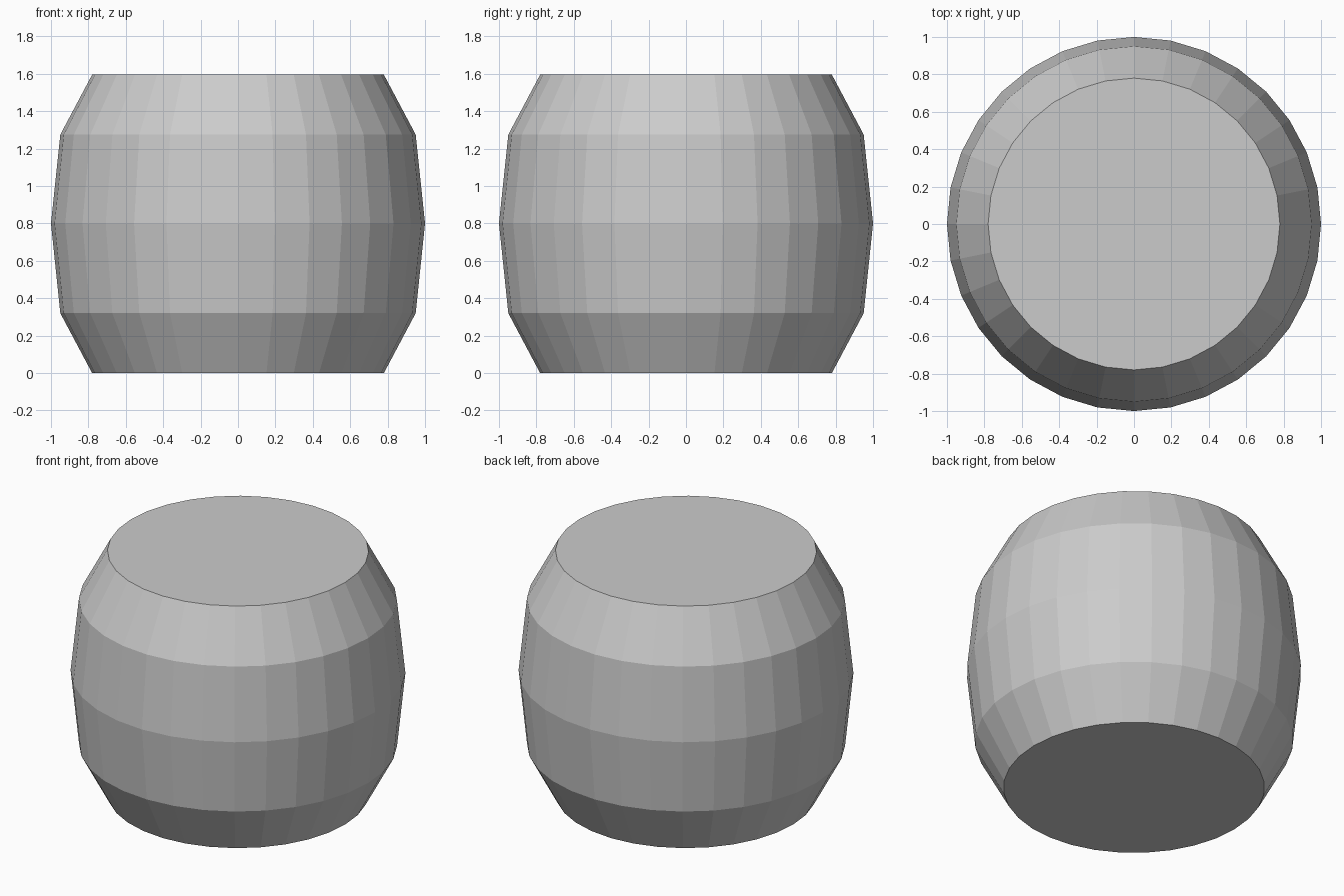
import bpy, bmesh
from math import cos, sin, tau

if "Cube" in bpy.data.objects:
    bpy.data.objects.remove(bpy.data.objects["Cube"])

SIDES = 32
# Barrel profile: (radius, height)
PROFILE = [(0.78, 0.0), (0.95, 0.32), (1.0, 0.8), (0.95, 1.275), (0.78, 1.595)]

bm = bmesh.new()
rings = [[bm.verts.new((r * cos(tau * i / SIDES), r * sin(tau * i / SIDES), z))
          for i in range(SIDES)] for r, z in PROFILE]

# Bulging side wall
for low, high in zip(rings, rings[1:]):
    for i in range(SIDES):
        j = (i + 1) % SIDES
        bm.faces.new((low[i], low[j], high[j], high[i]))

# Flat bottom and lid
bm.faces.new(rings[0][::-1])
bm.faces.new(rings[-1])

mesh = bpy.data.meshes.new("barrel_body")
bm.to_mesh(mesh)
bm.free()
barrel = bpy.data.objects.new("barrel_body", mesh)
bpy.context.collection.objects.link(barrel)
